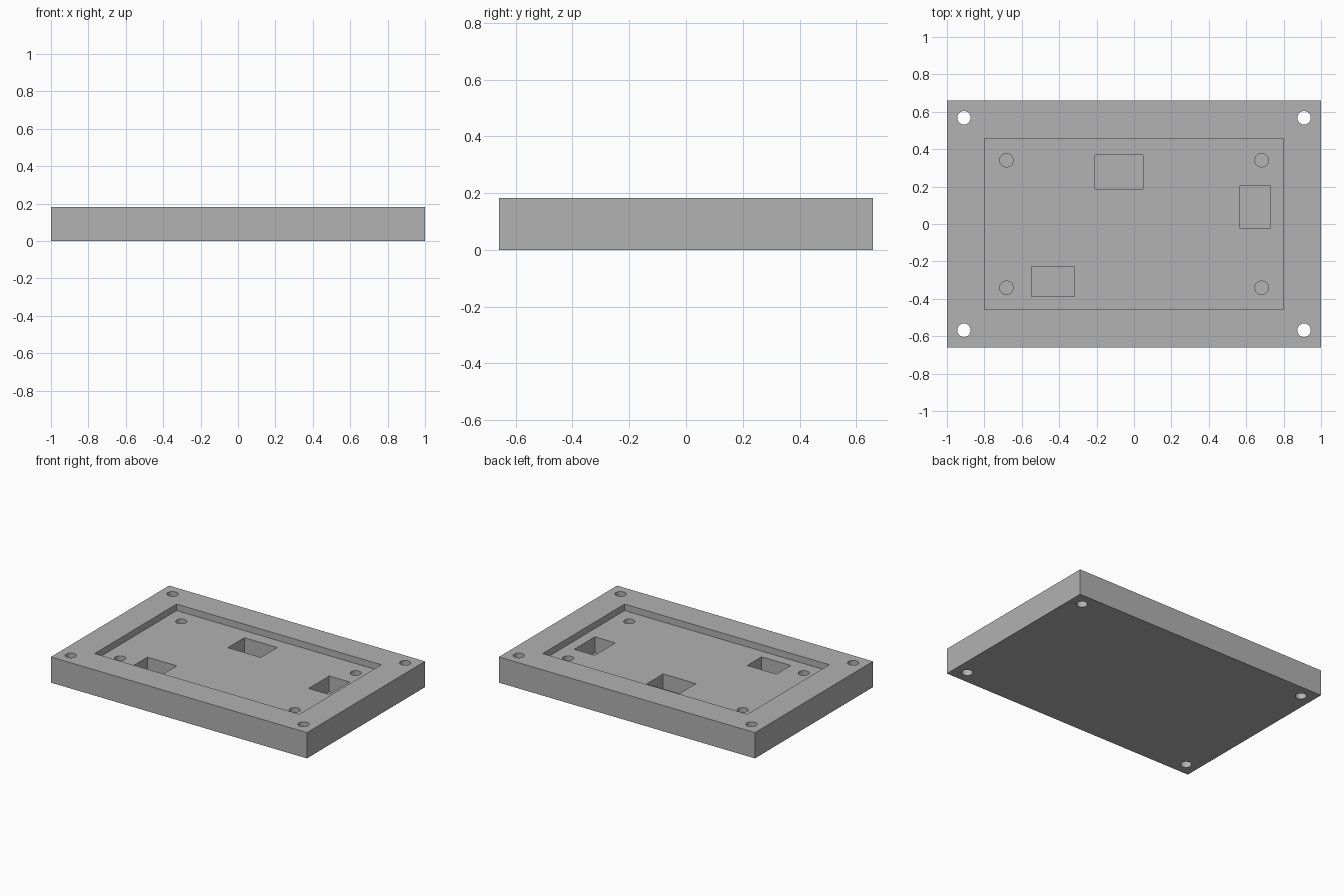
import bpy

if "Cube" in bpy.data.objects:
    bpy.data.objects.remove(bpy.data.objects["Cube"])

# Main dimensions
LENGTH, WIDTH, HEIGHT = 2.0, 1.318, 0.182
POCKET_FLOOR = 0.136      # floor of the large shallow recess
DEEP_FLOOR = 0.023        # floor of the small recesses
TOP = HEIGHT + 0.05       # cutters rise past the top face

grey = bpy.data.materials.new("plain grey")
grey.diffuse_color = (0.445, 0.445, 0.445, 1.0)
grey.use_nodes = True
grey.node_tree.nodes["Principled BSDF"].inputs["Base Color"].default_value = grey.diffuse_color


def box(name, x0, x1, y0, y1, z0, z1):
    bpy.ops.mesh.primitive_cube_add(
        size=1, location=((x0 + x1) / 2, (y0 + y1) / 2, (z0 + z1) / 2))
    ob = bpy.context.object
    ob.name = name
    ob.scale = (x1 - x0, y1 - y0, z1 - z0)
    bpy.ops.object.transform_apply(location=True, rotation=False, scale=True)
    ob.data.materials.append(grey)
    return ob


def cylinder(name, x, y, radius, z0, z1):
    bpy.ops.mesh.primitive_cylinder_add(
        vertices=48, radius=radius, depth=z1 - z0, location=(x, y, (z0 + z1) / 2))
    ob = bpy.context.object
    ob.name = name
    ob.data.materials.append(grey)
    return ob


# Solid block
plate = box("base_plate", -LENGTH / 2, LENGTH / 2, -WIDTH / 2, WIDTH / 2, 0, HEIGHT)

# Large shallow recess, then the three deep component recesses
cutters = [
    box("recess_cutter", -0.80, 0.80, -0.4575, 0.4575, POCKET_FLOOR, TOP),
    box("back_recess_cutter", -0.209, 0.048, 0.186, 0.37, DEEP_FLOOR, TOP),
    box("right_recess_cutter", 0.568, 0.728, -0.023, 0.207, DEEP_FLOOR, TOP),
    box("front_recess_cutter", -0.548, -0.319, -0.387, -0.227, DEEP_FLOOR, TOP),
]

# Corner through holes and blind holes inside the recess
for sx in (-1, 1):
    for sy in (-1, 1):
        cutters.append(cylinder("corner_hole_cutter", sx * 0.909, sy * 0.568, 0.036, -0.05, TOP))
        cutters.append(cylinder("blind_hole_cutter", sx * 0.682, sy * 0.341, 0.036, DEEP_FLOOR, TOP))

# Cut every recess and hole out of the block
bpy.context.view_layer.objects.active = plate
for cutter in cutters:
    mod = plate.modifiers.new(cutter.name, 'BOOLEAN')
    mod.operation = 'DIFFERENCE'
    mod.solver = 'EXACT'
    mod.object = cutter
    bpy.ops.object.modifier_apply(modifier=mod.name)
for cutter in cutters:
    bpy.data.objects.remove(cutter, do_unlink=True)

# Smooth hole walls, crisp edges elsewhere
bpy.ops.object.select_all(action='DESELECT')
plate.select_set(True)
bpy.ops.object.shade_smooth_by_angle()
